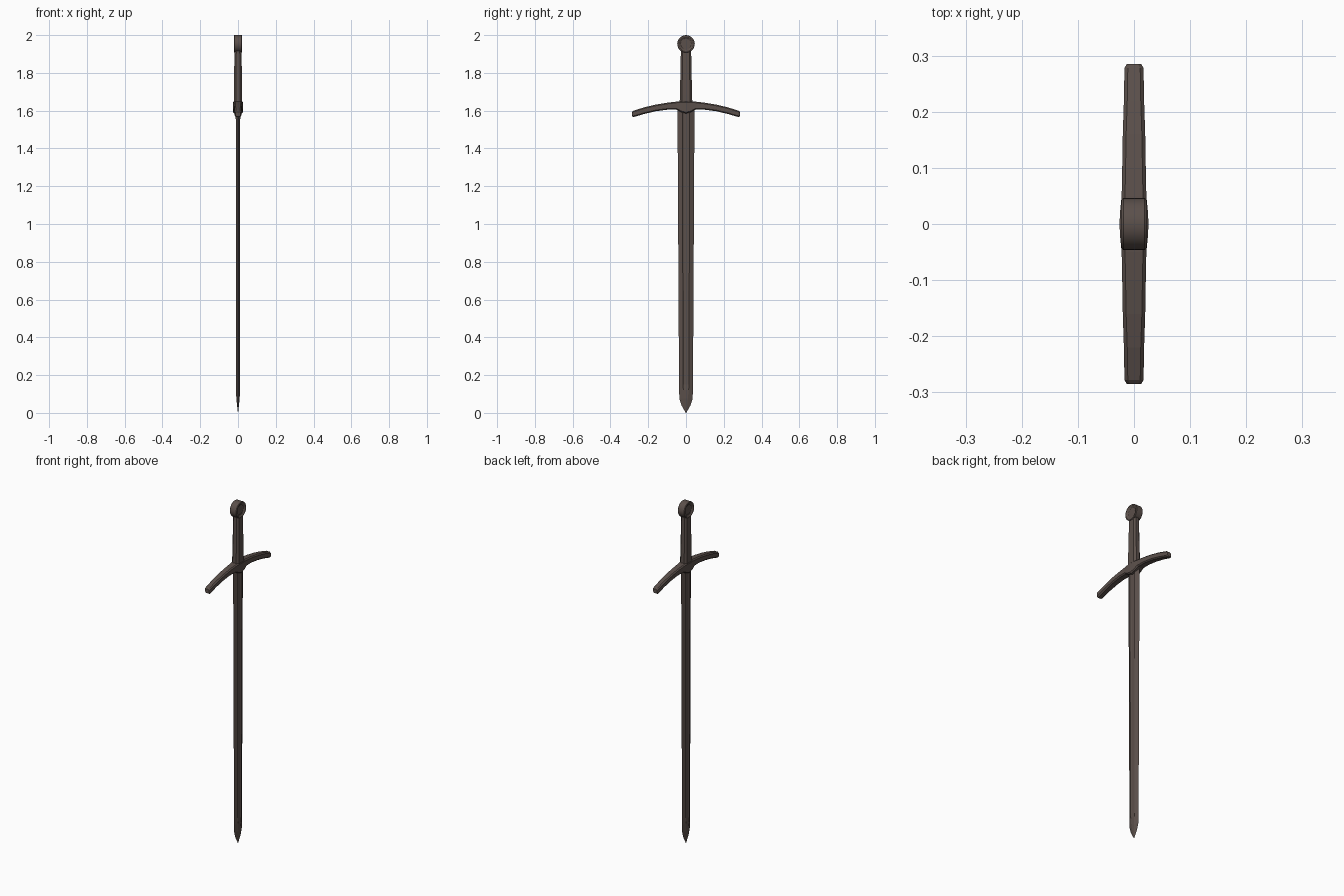
import bpy, bmesh, math
from mathutils import Matrix

if "Cube" in bpy.data.objects:
    bpy.data.objects.remove(bpy.data.objects["Cube"])

mat = bpy.data.materials.new("dark brown iron")
mat.diffuse_color = (0.105, 0.08, 0.07, 1)
mat.use_nodes = True
mat.node_tree.nodes["Principled BSDF"].inputs["Base Color"].default_value = mat.diffuse_color


def loft(name, rings, angle=None):
    """Skin a list of equal-length point rings and cap both ends."""
    bm = bmesh.new()
    loops = [[bm.verts.new(p) for p in r] for r in rings]
    n = len(rings[0])
    for a, b in zip(loops, loops[1:]):
        for i in range(n):
            j = (i + 1) % n
            bm.faces.new((a[i], a[j], b[j], b[i]))
    bm.faces.new(loops[0])
    bm.faces.new(loops[-1])
    bmesh.ops.remove_doubles(bm, verts=bm.verts, dist=1e-5)
    bmesh.ops.recalc_face_normals(bm, faces=bm.faces)
    me = bpy.data.meshes.new(name)
    bm.to_mesh(me)
    bm.free()
    me.materials.append(mat)
    ob = bpy.data.objects.new(name, me)
    bpy.context.collection.objects.link(ob)
    if angle:
        bpy.context.view_layer.objects.active = ob
        ob.select_set(True)
        bpy.ops.object.shade_smooth_by_angle(angle=math.radians(angle))
        ob.select_set(False)
    return ob


def octagon(a, b, c):
    """Rectangle of half sizes a, b with chamfered corners c."""
    q = [(a, b - c), (a - c, b)]
    return (q + [(-u, v) for u, v in reversed(q)] + [(-u, -v) for u, v in q]
            + [(u, -v) for u, v in reversed(q)])


# Blade: bevelled edges with a sunken central groove on both faces
def blade_ring(z, w, t, g, d):
    half = [(0, w), (t, g), (t - d, g * 0.7), (t - d, -g * 0.7), (t, -g)]
    return [(x, y, z) for x, y in half] + [(-x, -y, z) for x, y in half]


loft("blade", [blade_ring(*r) for r in (
    (1.62, 0.045, 0.012, 0.019, 0.004),
    (0.15, 0.037, 0.010, 0.016, 0.003),
    (0.12, 0.0365, 0.010, 0.014, 0.0),
    (0.075, 0.035, 0.009, 0.010, 0.0),
    (0.04, 0.024, 0.005, 0.006, 0.0),
    (0.0, 0.001, 0.0005, 0.0003, 0.0))])

# Crossguard: arched bar, thickest in the middle; (y, top z, bottom z, half x)
side = [(0.0, 1.65, 1.585, 0.026), (0.025, 1.65, 1.592, 0.0245),
        (0.05, 1.648, 1.605, 0.022), (0.10, 1.642, 1.605, 0.021),
        (0.16, 1.632, 1.597, 0.020), (0.22, 1.618, 1.583, 0.018),
        (0.278, 1.600, 1.566, 0.017), (0.285, 1.594, 1.570, 0.013)]
stations = [(-y, t, b, h) for y, t, b, h in reversed(side[1:])] + side
loft("crossguard", [[(u, y, (t + b) / 2 + v) for u, v in octagon(h, (t - b) / 2, 0.006)]
                    for y, t, b, h in stations])

# Grip: tapered rounded handle
loft("grip", [[(u, v, z) for u, v in octagon(a, b, a * 0.5)] for z, a, b in (
    (1.62, 0.0225, 0.034), (1.70, 0.022, 0.032), (1.78, 0.021, 0.030),
    (1.93, 0.018, 0.027))], 30)

# Pommel: upright disc with shallow dished faces
profile = [(-0.015, 0.028), (-0.022, 0.038), (-0.022, 0.044), (-0.019, 0.0465),
           (0.019, 0.0465), (0.022, 0.044), (0.022, 0.038), (0.015, 0.028)]
N = 28
loft("pommel", [[(x, r * math.sin(2 * math.pi * i / N), 1.9535 + r * math.cos(2 * math.pi * i / N))
                 for i in range(N)] for x, r in profile], 25)
